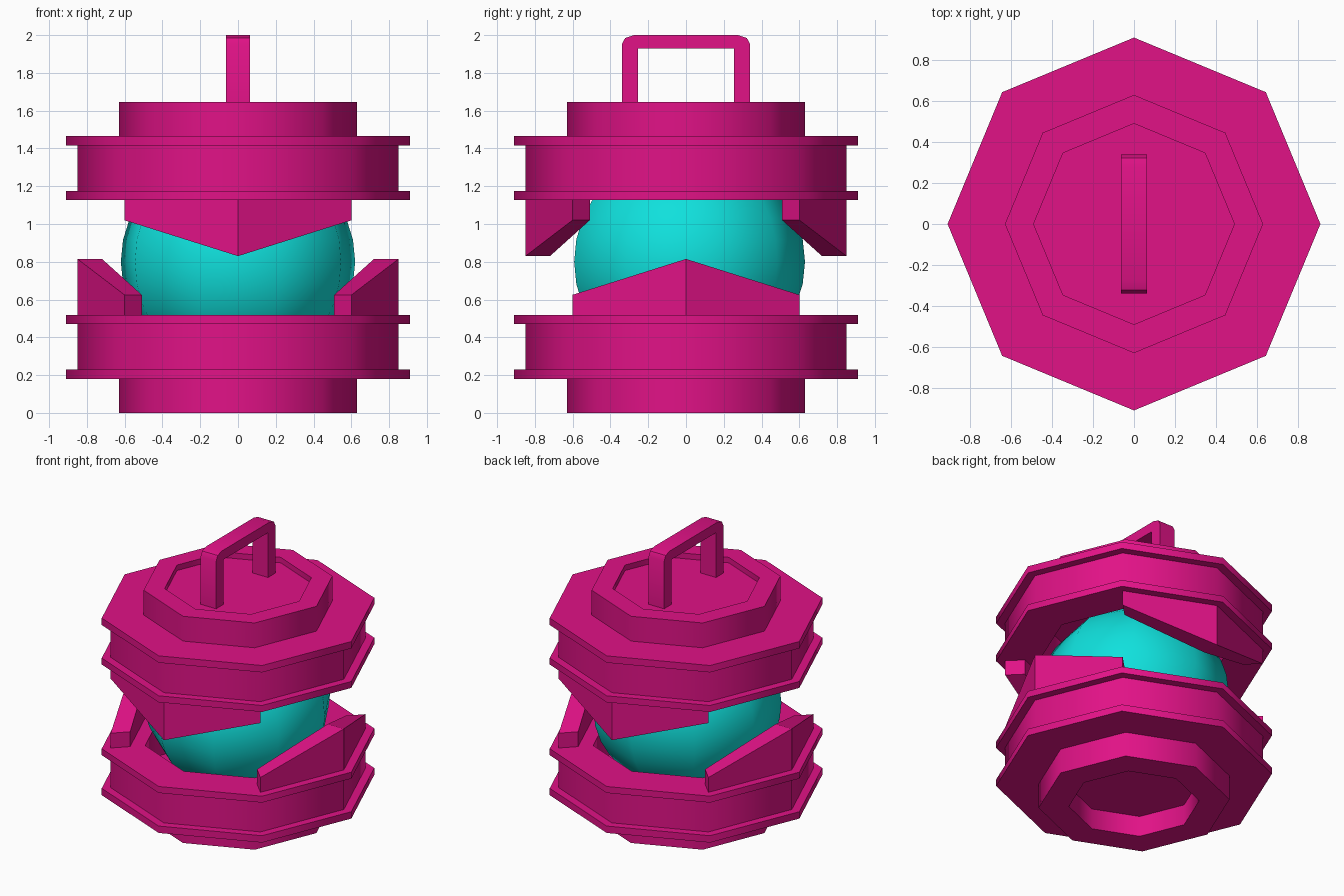
import bpy, bmesh
from math import pi, sin, cos, radians

if "Cube" in bpy.data.objects:
    bpy.data.objects.remove(bpy.data.objects["Cube"])

H = 1.645  # height of the body without its handle


def material(name, rgb):
    m = bpy.data.materials.new(name)
    m.diffuse_color = (*rgb, 1)
    m.use_nodes = True
    m.node_tree.nodes["Principled BSDF"].inputs["Base Color"].default_value = m.diffuse_color
    return m


PINK = material("pink", (0.75, 0.006, 0.24))
CYAN = material("cyan", (0.005, 0.75, 0.72))


def finish(name, bm, mat, angle=None):
    bmesh.ops.remove_doubles(bm, verts=bm.verts, dist=1e-5)
    bmesh.ops.recalc_face_normals(bm, faces=bm.faces)
    me = bpy.data.meshes.new(name)
    bm.to_mesh(me)
    bm.free()
    me.materials.append(mat)
    ob = bpy.data.objects.new(name, me)
    bpy.context.collection.objects.link(ob)
    if angle:
        bpy.ops.object.select_all(action='DESELECT')
        ob.select_set(True)
        bpy.context.view_layer.objects.active = ob
        bpy.ops.object.shade_smooth_by_angle(angle=radians(angle))
    return ob


def lathe(name, profile, sides, mat, angle, start=0.0):
    """Turn an (r, z) profile that begins and ends on the axis."""
    bm = bmesh.new()
    rings = []
    for r, z in profile:
        if r < 1e-6:
            rings.append([bm.verts.new((0, 0, z))] * sides)
        else:
            rings.append([bm.verts.new((r * cos(start + 2 * pi * i / sides),
                                        r * sin(start + 2 * pi * i / sides), z))
                          for i in range(sides)])
    for a, b in zip(rings, rings[1:]):
        for i in range(sides):
            j = (i + 1) % sides
            bm.faces.new(list(dict.fromkeys((a[i], a[j], b[j], b[i]))))
    return finish(name, bm, mat, angle)


def half_profile(recess_r, recess_d):
    return [(0, recess_d), (recess_r, recess_d), (recess_r, 0), (0.63, 0),
            (0.63, 0.18), (0.91, 0.18), (0.91, 0.23), (0.85, 0.23),
            (0.85, 0.47), (0.91, 0.47), (0.91, 0.517), (0.62, 0.517),
            (0.62, 0.23), (0, 0.23)]


def tooth(name, direction, flip):
    """Pointed wall following two sides of the octagon."""
    bm = bmesh.new()
    cols = []
    for da, top in ((-pi / 4, 0.625), (0, 0.815), (pi / 4, 0.625)):
        a = direction + da
        col = []
        for r, z in ((0.72, 0.5), (0.85, 0.5), (0.85, top), (0.72, top)):
            col.append(bm.verts.new((r * cos(a), r * sin(a), H - z if flip else z)))
        cols.append(col)
    for a, b in zip(cols, cols[1:]):
        for i in range(4):
            j = (i + 1) % 4
            bm.faces.new((a[i], a[j], b[j], b[i]))
    bm.faces.new(cols[0])
    bm.faces.new(cols[-1])
    finish(name, bm, PINK)


# Lower and upper octagonal housings
lathe("lower_housing", half_profile(0.43, 0.15), 8, PINK, 50)
lathe("upper_housing", [(r, H - z) for r, z in half_profile(0.49, 0.04)], 8, PINK, 50)

# Interlocking teeth: lower pair on the sides, upper pair front and back
for k in range(2):
    tooth(f"lower_tooth_{k + 1}", k * pi, False)
    tooth(f"upper_tooth_{k + 1}", pi / 2 + k * pi, True)

# Nine-sided core ball
N = 16
ball = [(0.63 * sin(pi * i / N), 0.80 - 0.60 * cos(pi * i / N)) for i in range(N + 1)]
lathe("core_ball", ball, 9, CYAN, 60, start=pi / 2)

# Carrying handle
half = [(0.255, 1.59), (0.34, 1.59), (0.34, 1.95), (0.322, 1.985), (0.275, 2.0)]
outline = [(0.255, 1.93)] + half + [(-y, z) for y, z in reversed(half)] + [(-0.255, 1.93)]
bm = bmesh.new()
face = bm.faces.new([bm.verts.new((-0.0625, y, z)) for y, z in outline])
ext = bmesh.ops.extrude_face_region(bm, geom=[face], use_keep_orig=True)
bmesh.ops.translate(bm, vec=(0.125, 0, 0),
                    verts=[v for v in ext["geom"] if isinstance(v, bmesh.types.BMVert)])
finish("handle", bm, PINK, 40)
